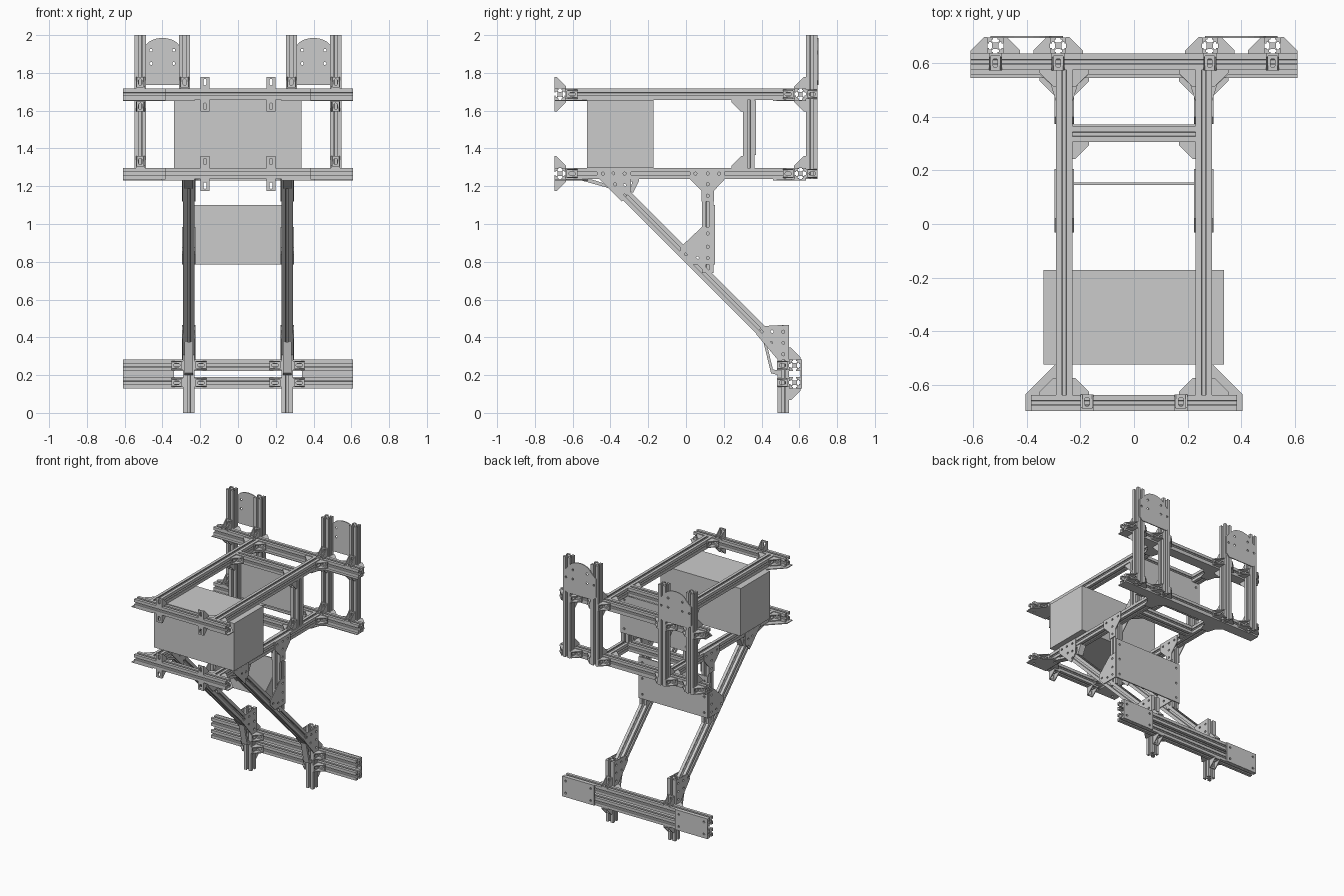
import bpy, bmesh
from math import sin, cos, pi
from mathutils import Vector, Matrix

if "Cube" in bpy.data.objects:
    bpy.data.objects.remove(bpy.data.objects["Cube"])

X, Y, Z = Vector((1, 0, 0)), Vector((0, 1, 0)), Vector((0, 0, 1))
H = 0.03                      # half width of the slotted bars
UP, LOW = 1.687, 1.267        # heights of the two horizontal frames
FRAMES = {"x": (Y, Z), "y": (X, Z), "z": (X, Y)}


def add(name, mesh, matrix=None):
    ob = bpy.data.objects.new(name, mesh)
    bpy.context.collection.objects.link(ob)
    if matrix:
        ob.matrix_world = matrix
    return ob


def frame(origin, u, v):
    m = Matrix((u, v, u.cross(v))).transposed().to_4x4()
    m.translation = Vector(origin)
    return m


def bar(name, p0, p1):
    """Slotted square bar between two points."""
    p0, p1 = Vector(p0), Vector(p1)
    d = (p1 - p0).normalized()
    u = Y if abs(d.x) > 0.9 else X
    v = d.cross(u)
    side = [(H, -H), (H, -.008), (.023, -.008), (.023, -.014), (.017, -.014), (.012, -.007),
            (.012, .007), (.017, .014), (.023, .014), (.023, .008), (H, .008)]
    pts = []
    for k in range(4):
        c, s = round(cos(k * pi / 2)), round(sin(k * pi / 2))
        pts += [(a * c - b * s, a * s + b * c) for a, b in side]
    bm = bmesh.new()
    rings = [[bm.verts.new(p + u * a + v * b) for a, b in pts] for p in (p0, p1)]
    n = len(pts)
    for i in range(n):
        j = (i + 1) % n
        bm.faces.new((rings[0][i], rings[0][j], rings[1][j], rings[1][i]))
    bm.faces.new(rings[0][::-1])
    bm.faces.new(rings[1])
    bmesh.ops.recalc_face_normals(bm, faces=bm.faces)
    me = bpy.data.meshes.new(name)
    bm.to_mesh(me)
    bm.free()
    return add(name, me)


def sheet(outline, thick, holes=()):
    """Flat sheet mesh centred on its plane, with cut-out loops."""
    cu = bpy.data.curves.new("sheet", "CURVE")
    cu.dimensions, cu.fill_mode, cu.extrude = "2D", "BOTH", thick / 2
    for loop in [outline, *holes]:
        sp = cu.splines.new("POLY")
        sp.points.add(len(loop) - 1)
        for p, co in zip(sp.points, loop):
            p.co = (co[0], co[1], 0, 1)
        sp.use_cyclic_u = True
    tmp = add("tmp", cu)
    bpy.context.view_layer.update()
    me = bpy.data.meshes.new_from_object(tmp.evaluated_get(bpy.context.evaluated_depsgraph_get()))
    bpy.data.objects.remove(tmp)
    me.shade_flat()
    return me


def plate(name, axis, at, outline, thick, holes=()):
    u, v = FRAMES[axis]
    n = {"x": X, "y": Y, "z": Z}[axis]
    return add(name, sheet(outline, thick, holes), frame(n * at, u, v))


def rect(a0, a1, b0, b1):
    return [(a0, b0), (a1, b0), (a1, b1), (a0, b1)]


def hole(a, b, r=0.008, stretch=0.0):
    return [(a + r * cos(t) + (stretch if cos(t) > 0 else -stretch), b + r * sin(t))
            for t in [(k + .5) * pi / 6 for k in range(12)]]


# Corner bracket mesh: two slotted feet and two triangular cheeks
bm = bmesh.new()
foot = sheet(rect(0, .062, -.024, .024), .008, [hole(.034, 0, .009, .008)])
cheek = sheet([(0, 0), (.062, 0), (.062, .012), (.012, .062), (0, .062)], .006)
for me, m in ((foot, frame(Y * .004, X, -Z)), (foot, frame(X * .004, Y, Z)),
              (cheek, Matrix.Translation(Z * .021)), (cheek, Matrix.Translation(Z * -.021))):
    part = me.copy()
    part.transform(m)
    bm.from_mesh(part)
BRACKET = bpy.data.meshes.new("corner_bracket")
bm.to_mesh(BRACKET)
bm.free()


def bracket(origin, a, b):
    add("corner_bracket", BRACKET, frame(origin, a, b))


# Upper and lower horizontal frames
for z, label in ((UP, "upper"), (LOW, "lower")):
    bar(label + "_front_beam", (-.385, -.667, z), (.385, -.667, z))
    bar(label + "_rear_beam", (-.61, .605, z), (.61, .605, z))
    bar(label + "_middle_beam", (-.23, .335, z), (.23, .335, z))
    plate(label + "_rear_strip", "z", z - .033, rect(-.61, .61, .555, .635), .006)
    for s in (-1, 1):
        bar(label + "_side_rail", (s * .26, -.637, z), (s * .26, .575, z))
        plate(label + "_front_gusset", "z", z - .033,
              [(s * a, b) for a, b in ((.23, -.52), (.29, -.52), (.405, -.635), (.405, -.697), (.23, -.697))],
              .006, [hole(s * .36, -.667), hole(s * .26, -.56)])
        plate(label + "_rear_gusset", "z", z - .033,
              [(s * .26 + a, b) for a, b in ((-.09, .556), (-.05, .52), (-.032, .46), (.032, .46), (.05, .52), (.09, .556))],
              .006)
        bracket((s * .23, .305, z), X * -s, -Y)
        for e in (-1, 1):
            x = s * .26 + e * H
            bracket((x, -.637, z), X * e, Y)
            bracket((x, .575, z), X * e, -Y)
            bracket((s * .175, -.697, z + e * H), Y, Z * e)

for s in (-1, 1):
    # Rear uprights with their brackets
    for ux in (s * .283, s * .517):
        bar("rear_upright", (ux, .665, LOW - H), (ux, .665, 2))
        for z in (UP, LOW):
            for e in (-1, 1):
                bracket((ux + e * H, .635, z), X * e, Y)
                if z == UP or e > 0:
                    bracket((ux, .635, z + e * H), -Y, Z * e)
    # Round-topped mounting plate
    c = s * .40
    arc = [(c + .095 * cos(t), 1.925 + .06 * sin(t)) for t in [k * pi / 12 for k in range(1, 12)]]
    plate("mounting_plate", "y", .698,
          [(c - .11, 1.735), (c + .11, 1.735), (c + .135, 1.76), (c + .135, 1.9), *arc,
           (c - .135, 1.9), (c - .135, 1.76)], .007,
          [hole(c + a, b) for a in (-.06, .06, -.117, .117) for b in (1.85, 1.92) if abs(a) < .1 or b < 1.9])
    # Posts between the frames
    bar("frame_post", (s * .26, .333, LOW + H), (s * .26, .333, UP - H))
    bracket((s * .26, .303, UP - H), -Y, -Z)
    bracket((s * .26, .303, LOW + H), -Y, Z)
    # Diagonal brace, middle post and leg
    bar("diagonal_brace", (s * .26, -.428, 1.263), (s * .26, .512, .323))
    bar("middle_post", (s * .26, .115, .74), (s * .26, .115, LOW - H))
    bar("leg", (s * .26, .515, 0), (s * .26, .515, .465))
    # Angled connectors at the brace ends
    for pts in ([(-.565, 1.236), (-.545, 1.228), (-.39, 1.185), (-.385, 1.2), (-.5, 1.236)],
                [(.41, .375), (.45, .21), (.487, .2), (.487, .225), (.46, .23), (.428, .365)],
                [(-.335, 1.237), (-.25, 1.237), (-.25, 1.225), (-.28, 1.165), (-.295, 1.17), (-.285, 1.225)]):
        plate("angled_connector", "x", s * .26, pts, .046)
    # Gusset plates on both faces of the brace joints
    for x in (s * .26 - .033, s * .26 + .033):
        plate("brace_top_gusset", "x", x,
              [(-.47, 1.295), (-.29, 1.295), (-.29, 1.175), (-.34, 1.12), (-.47, 1.25)], .006,
              [hole(*p) for p in ((-.44, 1.267), (-.385, 1.267), (-.325, 1.267), (-.325, 1.205), (-.325, 1.15), (-.375, 1.21))])
        plate("post_top_gusset", "x", x,
              [(.02, 1.297), (.205, 1.297), (.205, 1.237), (.147, 1.175), (.147, 1.12), (.083, 1.12), (.083, 1.175), (.02, 1.237)], .006,
              [hole(*p) for p in ((.05, 1.267), (.115, 1.267), (.175, 1.267), (.115, 1.21), (.115, 1.15))])
        plate("post_foot_gusset", "x", x,
              [(.085, .985), (.147, .985), (.147, .785), (.02, .785), (-.032, .84), (-.032, .875)], .006,
              [hole(*p) for p in ((.115, .95), (.115, .88), (.115, .82), (.06, .82), (0, .84))])
        plate("leg_gusset", "x", x,
              [(.40, .46), (.545, .465), (.545, .28), (.487, .28), (.373, .415)], .006,
              [hole(*p) for p in ((.515, .43), (.515, .37), (.515, .31), (.455, .43), (.40, .43), (.45, .37))])
    # Leg brackets and bumper end plates
    for z in (.252, .16):
        for e in (-1, 1):
            bracket((s * .26 + e * H, .545, z), X * e, -Y)
    bracket((s * .26, .545, .283), Y, Z)
    bracket((s * .26, .545, .13), Y, -Z)
    plate("bumper_end_plate", "y", .61, rect(*sorted((s * .34, s * .61)), .13, .283), .009,
          [hole(s * a, b) for a in (.37, .58) for b in (.16, .252)])

# Lower rear bumper beams
for z in (.252, .16):
    bar("bumper_beam", (-.61, .575, z), (.61, .575, z))

# Front box and flat panels
plate("front_box", "y", -.348, rect(-.338, .335, LOW + H, UP - H), .352)
plate("back_panel", "y", .367, rect(-.29, .29, 1.365, 1.655), .008,
      [hole(a, b) for a in (-.26, .26) for b in (1.4, 1.62)])
plate("middle_panel", "y", .15, rect(-.29, .29, .785, 1.10), .008,
      [hole(a, b) for a in (-.26, .26) for b in (.82, .94, 1.06)])
